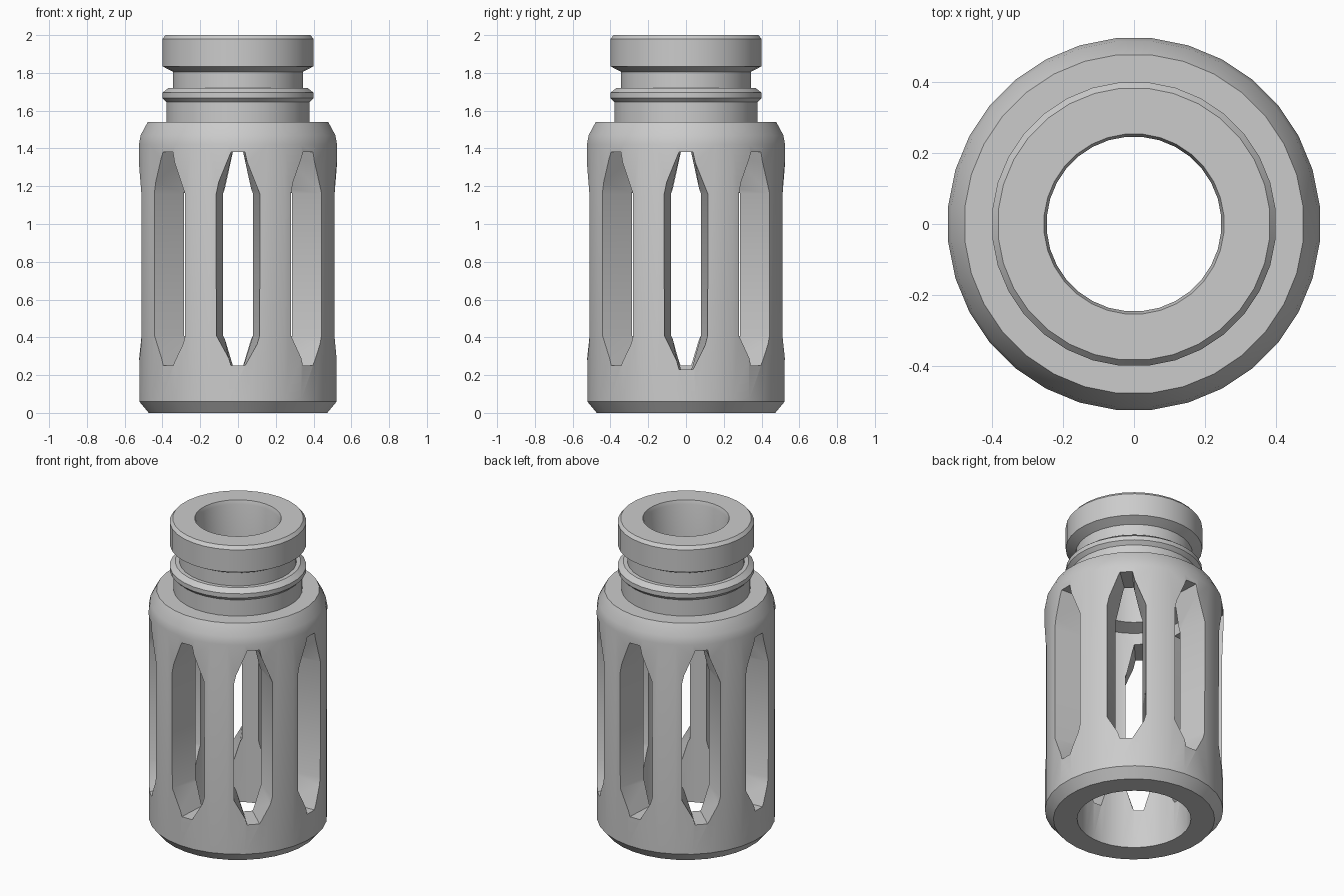
import bpy, bmesh, math
from mathutils import Vector, Matrix

if "Cube" in bpy.data.objects:
    bpy.data.objects.remove(bpy.data.objects["Cube"])

SIDES = 32
SLOTS = 8


def make_object(name, bm):
    bmesh.ops.recalc_face_normals(bm, faces=bm.faces)
    mesh = bpy.data.meshes.new(name)
    bm.to_mesh(mesh)
    bm.free()
    obj = bpy.data.objects.new(name, mesh)
    bpy.context.collection.objects.link(obj)
    return obj


def lathe(name, profile):
    """Revolve a closed (radius, z) profile around z."""
    bm = bmesh.new()
    rings = []
    for i in range(SIDES):
        a = 2 * math.pi * (i + 0.5) / SIDES
        rings.append([bm.verts.new((r * math.cos(a), r * math.sin(a), z)) for r, z in profile])
    n = len(profile)
    for i in range(SIDES):
        a, b = rings[i], rings[(i + 1) % SIDES]
        for j in range(n):
            k = (j + 1) % n
            bm.faces.new((a[j], b[j], b[k], a[k]))
    return make_object(name, bm)


# Slotted cage, grooved neck, stepped bore in one closed profile
profile = [
    (0.335, 0), (0.475, 0), (0.525, 0.06),              # bottom chamfer
    (0.527, 1.42), (0.518, 1.47), (0.48, 1.54),         # wall and shoulder
    (0.38, 1.54), (0.38, 1.645),                        # neck
    (0.402, 1.667), (0.402, 1.695), (0.37, 1.72),       # thin flange
    (0.345, 1.72), (0.345, 1.805),                      # groove
    (0.402, 1.835), (0.402, 1.98), (0.385, 2.0),        # top collar
    (0.255, 2.0), (0.247, 1.975),                       # bore rim
    (0.247, 1.48), (0.335, 1.455),                      # step to wide chamber
]
body = lathe("slotted_body", profile)


# Slot cutters: pointed outlines narrowing towards the axis
def outline(mid, end, low):
    half = [(end, low), (mid, 0.41), (mid, 1.16), (end, 1.38)]
    return half + [(-y, z) for y, z in reversed(half)]


bm = bmesh.new()
for i in range(SLOTS):
    turn = Matrix.Rotation(2 * math.pi * i / SLOTS, 3, 'Z')
    low = 0.23 if i == 0 else 0.25
    loops = []
    for r, mid, end in ((0.29, 0.0735, 0.025), (0.60, 0.132, 0.041)):
        loops.append([bm.verts.new(turn @ Vector((r, y, z))) for y, z in outline(mid, end, low)])
    inner, outer = loops
    bm.faces.new(inner)
    bm.faces.new(list(reversed(outer)))
    for j in range(8):
        k = (j + 1) % 8
        bm.faces.new((inner[j], outer[j], outer[k], inner[k]))
cutter = make_object("slot_cutter", bm)
cutter.hide_render = True

cut = body.modifiers.new("slots", 'BOOLEAN')
cut.operation = 'DIFFERENCE'
cut.solver = 'EXACT'
cut.object = cutter

# Apply the cut, remove the helper, shade with sharp edges kept
bpy.context.view_layer.objects.active = body
body.select_set(True)
cutter.select_set(False)
bpy.ops.object.modifier_apply(modifier=cut.name)
bpy.data.objects.remove(cutter)
bpy.ops.object.shade_smooth_by_angle(angle=math.radians(31))
